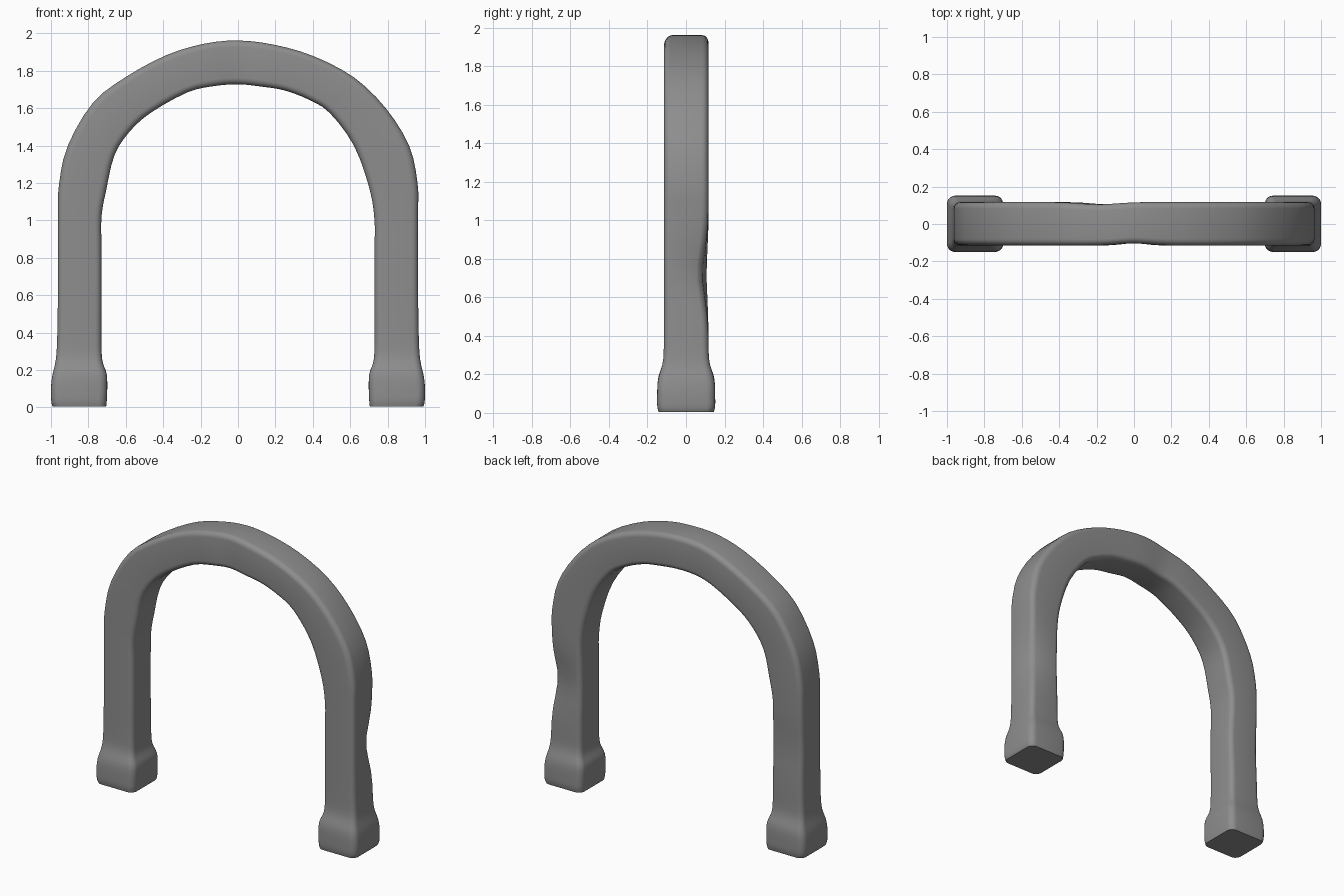
import bpy, bmesh, math
from mathutils import Vector

if "Cube" in bpy.data.objects:
    bpy.data.objects.remove(bpy.data.objects["Cube"])

# Stations along the arch: outer x, outer z, inner x, inner z
LEG = [(.99, .005, .705, .005), (.998, .03, .702, .03), (1.0, .10, .699, .10),
       (.993, .17, .702, .18), (.975, .25, .725, .25), (.967, .36, .73, .36),
       (.963, .60, .73, .60), (.963, .85, .73, .85)]
LEFT_BEND = [(.963, 1.05, .73, 1.02), (.956, 1.2, .705, 1.16), (.91, 1.4, .66, 1.35),
             (.775, 1.63, .575, 1.48), (.595, 1.77, .46, 1.58), (.38, 1.885, .27, 1.685),
             (.18, 1.945, .13, 1.718)]
RIGHT_BEND = [(.963, 1.05, .73, 1.0), (.96, 1.2, .703, 1.17), (.915, 1.4, .62, 1.4),
              (.79, 1.6, .49, 1.575), (.62, 1.765, .38, 1.645), (.40, 1.88, .25, 1.695),
              (.19, 1.94, .13, 1.715)]


def mirrored(st):
    return [(-a, b, -c, d) for a, b, c, d in st]


stations = (mirrored(LEG + LEFT_BEND) + [(0, 1.962, 0, 1.728)]
            + (LEG + RIGHT_BEND)[::-1])


def catmull(p0, p1, p2, p3, t):
    return 0.5 * (2 * p1 + (p2 - p0) * t + (2 * p0 - 5 * p1 + 4 * p2 - p3) * t * t
                  + (3 * p1 - p0 - 3 * p2 + p3) * t ** 3)


def bump(v, centre, width):
    return math.exp(-((v - centre) / width) ** 2)


# Rounded square section in (-1..1, -1..1)
def section(r=0.3, n=5):
    pts = []
    for k, (sx, sy) in enumerate([(1, 1), (-1, 1), (-1, -1), (1, -1)]):
        for i in range(n + 1):
            a = math.pi / 2 * (k + i / n)
            pts.append((sx * (1 - r) + r * math.cos(a), sy * (1 - r) + r * math.sin(a)))
    return pts


# Smoothly interpolate the stations
vecs = [Vector(s) for s in stations]
path, SUB = [], 3
for i in range(len(vecs) - 1):
    p0, p3 = vecs[max(i - 1, 0)], vecs[min(i + 2, len(vecs) - 1)]
    path += [catmull(p0, vecs[i], vecs[i + 1], p3, j / SUB) for j in range(SUB)]
path.append(vecs[-1])

# Skin the arch, with wider feet and shallow worn dents
bm = bmesh.new()
rings = []
for ox, oz, ix, iz in path:
    x, z = (ox + ix) / 2, (oz + iz) / 2
    foot = 0.035 / (1 + math.exp((z - 0.22) / 0.025))
    edge = 0.008 * max(0, 1 - z / 0.035)
    front = -0.115 - foot + edge
    back = 0.117 + foot - edge
    if z > 1.5:
        front += 0.012 * bump(x, 0, 0.1)
        back -= 0.012 * bump(x, -0.17, 0.12)
    leg_dent = bump(z, 0.72, 0.17)
    back -= 0.01 * leg_dent
    ring = []
    for u, v in section():
        px = x + u * (ox - ix) / 2
        pz = z + u * (oz - iz) / 2
        py = (front + back) / 2 + v * (back - front) / 2
        if x > 0:  # worn outer back corner of the right leg
            w = max(u, 0) * max(v, 0) * leg_dent
            px -= 0.03 * w
            py -= 0.03 * w
        ring.append(bm.verts.new((px, py, pz)))
    rings.append(ring)
for a, b in zip(rings, rings[1:]):
    for i in range(len(a)):
        j = (i + 1) % len(a)
        bm.faces.new((a[i], a[j], b[j], b[i]))
bm.faces.new(rings[0])
bm.faces.new(rings[-1][::-1])
bmesh.ops.recalc_face_normals(bm, faces=bm.faces)

mesh = bpy.data.meshes.new("arch")
bm.to_mesh(mesh)
bm.free()
arch = bpy.data.objects.new("arch", mesh)
bpy.context.collection.objects.link(arch)

# Dark stone colour
stone = bpy.data.materials.new("dark_stone")
stone.diffuse_color = (0.27, 0.27, 0.27, 1)
stone.use_nodes = True
stone.node_tree.nodes["Principled BSDF"].inputs["Base Color"].default_value = stone.diffuse_color
mesh.materials.append(stone)

bpy.context.view_layer.objects.active = arch
arch.select_set(True)
bpy.ops.object.shade_smooth_by_angle(angle=math.radians(40))
